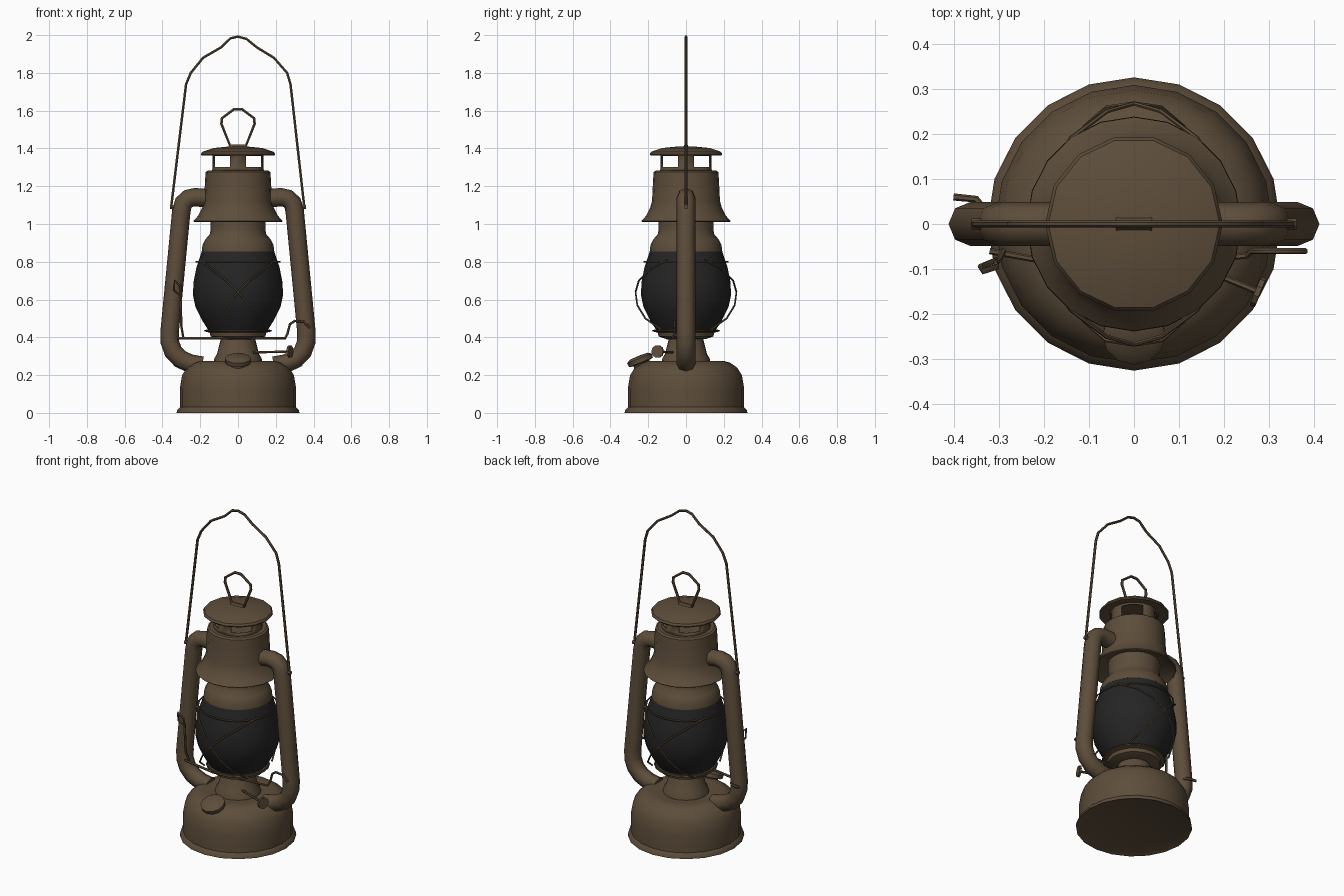
import bpy, bmesh, math
from mathutils import Vector

if "Cube" in bpy.data.objects:
    bpy.data.objects.remove(bpy.data.objects["Cube"], do_unlink=True)


def material(name, color):
    m = bpy.data.materials.new(name)
    m.use_nodes = True
    m.diffuse_color = (*color, 1)
    m.node_tree.nodes["Principled BSDF"].inputs["Base Color"].default_value = (*color, 1)
    return m


METAL = material("aged brown metal", (0.11, 0.075, 0.043))
GLASS = material("dark smoked glass", (0.018, 0.018, 0.019))


def activate(obj):
    bpy.ops.object.select_all(action='DESELECT')
    obj.select_set(True)
    bpy.context.view_layer.objects.active = obj


def lathe(name, profile, mat=METAL, sides=20, keep=None):
    """Spin (radius, height) points around z; keep(band, side) can leave openings."""
    bm = bmesh.new()
    rings = []
    for r, z in profile:
        if r == 0:
            rings.append([bm.verts.new((0, 0, z))] * sides)
        else:
            angles = [2 * math.pi * i / sides for i in range(sides)]
            rings.append([bm.verts.new((r * math.cos(a), r * math.sin(a), z)) for a in angles])
    for band, (low, high) in enumerate(zip(rings, rings[1:])):
        for i in range(sides):
            j = (i + 1) % sides
            if keep is None or keep(band, i):
                corners = dict.fromkeys((low[i], low[j], high[j], high[i]))
                bm.faces.new(list(corners))
    bmesh.ops.recalc_face_normals(bm, faces=bm.faces)
    mesh = bpy.data.meshes.new(name)
    bm.to_mesh(mesh)
    bm.free()
    mesh.materials.append(mat)
    obj = bpy.data.objects.new(name, mesh)
    bpy.context.collection.objects.link(obj)
    activate(obj)
    bpy.ops.object.shade_smooth_by_angle(angle=math.radians(35))
    return obj


def tube(name, points, radius, closed=False, detail=1):
    """Round bar that follows a path."""
    curve = bpy.data.curves.new(name, 'CURVE')
    curve.dimensions = '3D'
    curve.bevel_depth = radius
    curve.bevel_resolution = detail
    curve.use_fill_caps = True
    spline = curve.splines.new('POLY')
    spline.points.add(len(points) - 1)
    for point, co in zip(spline.points, points):
        point.co = (*co, 1)
    spline.use_cyclic_u = closed
    curve.materials.append(METAL)
    obj = bpy.data.objects.new(name, curve)
    bpy.context.collection.objects.link(obj)
    activate(obj)
    bpy.ops.object.convert(target='MESH')
    obj = bpy.context.object
    bpy.ops.object.shade_smooth_by_angle(angle=math.radians(50))
    return obj


# Fuel tank and burner
lathe("fuel_tank", [(0, 0.02), (0.29, 0.012), (0.325, 0), (0.322, 0.015), (0.308, 0.03),
                    (0.308, 0.13), (0.296, 0.2), (0.27, 0.24), (0.235, 0.265),
                    (0.2, 0.275), (0.17, 0.27), (0, 0.27)])
lathe("burner_cone", [(0, 0.26), (0.13, 0.26), (0.125, 0.29), (0.112, 0.31),
                      (0.09, 0.395), (0, 0.4)])
lathe("burner_plate", [(0, 0.39), (0.1, 0.39), (0.145, 0.405), (0.15, 0.425),
                       (0.17, 0.43), (0.17, 0.442), (0, 0.445)])

# Glass globe
lathe("glass_globe", [(0, 0.435), (0.155, 0.435), (0.19, 0.49), (0.225, 0.56), (0.238, 0.62),
                      (0.236, 0.69), (0.22, 0.77), (0.19, 0.86), (0, 0.865)], GLASS)

# Chimney parts above the globe
lathe("globe_collar", [(0, 0.855), (0.192, 0.855), (0.188, 0.89), (0.172, 0.92),
                       (0.15, 0.945), (0.145, 0.97), (0.145, 1.06), (0, 1.06)])
lathe("hood", [(0, 1.05), (0.145, 1.05), (0.2, 1.035), (0.232, 1.01), (0.237, 1.015),
               (0.21, 1.045), (0.19, 1.085), (0.18, 1.12), (0.174, 1.24),
               (0.171, 1.275), (0.16, 1.283), (0, 1.283)])


def vent_posts(band, side):
    # Posts sit on the four axes with wide openings between them
    return band != 1 or (side + 1) % 5 < 2


vent = lathe("vent_collar", [(0.13, 1.275), (0.127, 1.3), (0.127, 1.36), (0.13, 1.385)],
             keep=vent_posts)
thickness = vent.modifiers.new("sheet thickness", 'SOLIDIFY')
thickness.thickness = 0.008
lathe("top_cap", [(0, 1.37), (0.14, 1.37), (0.193, 1.363), (0.197, 1.37), (0.19, 1.382),
                  (0.13, 1.402), (0.05, 1.41), (0, 1.411)], sides=14)

# Lifting ring on the cap
half_ring = [(0.04, 1.41), (0.088, 1.53), (0.085, 1.56), (0.022, 1.607)]
ring = [(x, 0, z) for x, z in half_ring] + [(-x, 0, z) for x, z in reversed(half_ring)]
tube("cap_ring", ring, 0.008, closed=True)
tube("cap_ring_bracket", [(-0.04, 0, 1.41), (0.04, 0, 1.41)], 0.014)

# Side air tubes, mirrored
side_path = [(0.15, 1.135), (0.225, 1.142), (0.262, 1.135), (0.288, 1.112), (0.3, 1.07),
             (0.362, 0.43), (0.361, 0.375), (0.343, 0.325), (0.305, 0.285), (0.255, 0.262),
             (0.19, 0.25)]
for side, label in ((1, "left"), (-1, "right")):
    tube(label + "_air_tube", [(side * x, 0, z) for x, z in side_path], 0.049, detail=2)
    tube(label + "_bail_pivot", [(side * 0.3, 0, 1.09), (side * 0.36, 0, 1.09)], 0.012)

# Carrying bail
tube("carrying_bail", [(-0.355, 0, 1.08), (-0.275, 0, 1.74), (-0.25, 0, 1.8), (-0.185, 0, 1.88),
                       (-0.09, 0, 1.935), (-0.04, 0, 1.983), (0, 0, 1.992), (0.045, 0, 1.98),
                       (0.1, 0, 1.935), (0.19, 0, 1.88), (0.26, 0, 1.8), (0.278, 0, 1.74),
                       (0.352, 0, 1.08)], 0.0075)

# Crossed wire guards, front and back
guard = [(0.2, 0.1, 0.81), (0.14, 0.19, 0.76), (0.06, 0.25, 0.7), (0, 0.267, 0.64),
         (-0.06, 0.258, 0.57), (-0.11, 0.215, 0.5), (-0.14, 0.13, 0.44)]
for face, label in ((-1, "front"), (1, "back")):
    for side in (-1, 1):
        tube(f"{label}_guard_wire", [(side * x, face * y, z) for x, y, z in guard], 0.005)
for name, r, z in (("upper_guard_hoop", 0.222, 0.8), ("lower_guard_hoop", 0.175, 0.435)):
    hoop = [(r * math.cos(a), r * math.sin(a), z)
            for a in (2 * math.pi * i / 20 for i in range(20))]
    tube(name, hoop, 0.004, closed=True)

# Filler cap, tilted forward on the tank shoulder
filler = lathe("filler_cap", [(0, -0.06), (0.045, -0.06), (0.045, -0.01), (0.068, -0.005),
                              (0.07, 0.018), (0.05, 0.03), (0, 0.032)], sides=12)
filler.location = (0, -0.24, 0.272)
filler.rotation_euler = (math.radians(22), 0, 0)

# Wick rod and knob
rod_start, rod_end = Vector((0.08, -0.07, 0.32)), Vector((0.275, -0.15, 0.325))
tube("wick_rod", [rod_start, rod_end], 0.007)
knob = lathe("wick_knob", [(0, -0.006), (0.034, -0.006), (0.034, 0.006), (0, 0.006)], sides=10)
knob.location = rod_end
knob.rotation_euler = (rod_end - rod_start).to_track_quat('Z', 'Y').to_euler()

# Globe lifting linkage
tube("lift_rod", [(-0.32, -0.06, 0.395), (-0.1, -0.1, 0.395), (0.25, -0.07, 0.395),
                  (0.262, -0.06, 0.42), (0.275, -0.06, 0.47), (0.3, -0.06, 0.487),
                  (0.35, -0.06, 0.482), (0.38, -0.06, 0.45)], 0.007)
tube("lift_lever", [(-0.29, -0.06, 0.4), (-0.3, -0.08, 0.46), (-0.305, -0.085, 0.64)], 0.007)
tube("lever_loop", [(-0.305, -0.08, 0.62), (-0.34, -0.095, 0.65), (-0.335, -0.105, 0.7),
                    (-0.305, -0.095, 0.67)], 0.007, closed=True)
tube("lift_pin", [(-0.33, 0.03, 0.42), (-0.35, 0.055, 0.42), (-0.4, 0.06, 0.42)], 0.008)
